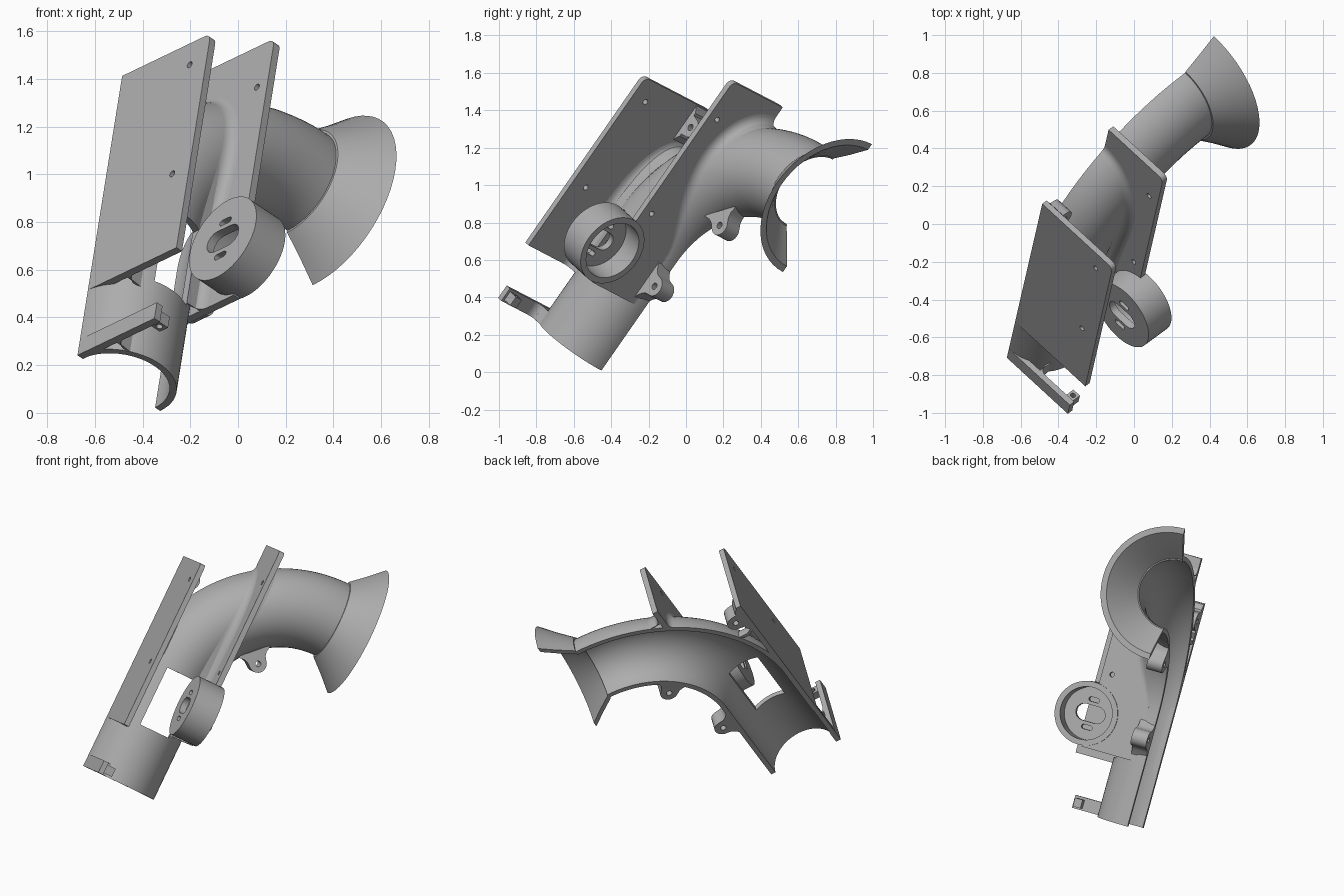
import bpy, bmesh, math
from math import sin, cos, pi, hypot, sqrt
from mathutils import Matrix, Vector

if "Cube" in bpy.data.objects:
    bpy.data.objects.remove(bpy.data.objects["Cube"])

# Local frame: p across the plates, q along the straight duct, r out of the split plane
W = Vector((0.694, -0.638, 0.333)).normalized()
U = W.cross(Vector((0.7085, 0.521, -0.476))).normalized()
N = U.cross(W)
FRAME = Matrix((N, U, W)).transposed().to_4x4()

R, WALL, R0 = 0.245, 0.03, 0.065           # duct radius, wall, split plane
BP, BQ, BEND = 0.06, 0.414, 0.776          # bend centre and radius
Q_END = -0.292

grey = bpy.data.materials.new("light grey plastic")
grey.use_nodes = True
grey.diffuse_color = (0.42, 0.42, 0.42, 1)
grey.node_tree.nodes["Principled BSDF"].inputs["Base Color"].default_value = (0.42, 0.42, 0.42, 1)


def loft(name, rings):
    """Closed loops of points joined in order, with capped ends."""
    bm = bmesh.new()
    loops = [[bm.verts.new(p) for p in ring] for ring in rings]
    n = len(loops[0])
    for a, b in zip(loops, loops[1:]):
        for i in range(n):
            j = (i + 1) % n
            bm.faces.new((a[i], a[j], b[j], b[i]))
    bm.faces.new(loops[0][::-1])
    bm.faces.new(loops[-1])
    bmesh.ops.recalc_face_normals(bm, faces=bm.faces)
    mesh = bpy.data.meshes.new(name)
    bm.to_mesh(mesh)
    bm.free()
    mesh.materials.append(grey)
    ob = bpy.data.objects.new(name, mesh)
    bpy.context.collection.objects.link(ob)
    ob.matrix_world = FRAME
    return ob


def slab(name, qr, p0, p1):
    return loft(name, [[(p, q, r) for q, r in qr] for p in (p0, p1)])


def arc(cx, cy, rad, a0, a1, n=8):
    return [(cx + rad * cos(a0 + (a1 - a0) * i / n), cy + rad * sin(a0 + (a1 - a0) * i / n))
            for i in range(n + 1)]


def circle(cx, cy, rad, n=32):
    return arc(cx, cy, rad, 0, 2 * pi, n)[:-1]


def obround(q, r, length, width):
    h, rad = (length - width) / 2, width / 2
    return arc(q, r + h, rad, 0, pi) + arc(q, r - h, rad, pi, 2 * pi)


def rect(a0, a1, b0, b1):
    return [(a0, b0), (a1, b0), (a1, b1), (a0, b1)]


def cut(ob, *cutters):
    for c in cutters:
        mod = ob.modifiers.new("cut", 'BOOLEAN')
        mod.operation, mod.solver, mod.object = 'DIFFERENCE', 'EXACT', c
    bpy.context.view_layer.update()
    dg = bpy.context.evaluated_depsgraph_get()
    mesh = bpy.data.meshes.new_from_object(ob.evaluated_get(dg))
    ob.modifiers.clear()
    ob.data = mesh
    for c in cutters:
        bpy.data.objects.remove(c)


def section(p, q, phi, profile):
    """Place a (distance, height) profile square to the duct path."""
    return [(p + d * cos(phi), q + d * sin(phi), R0 + h) for d, h in profile]


def path(profile):
    rings = [section(BP - BEND, Q_END, pi, profile)]
    for i in range(33):
        a = pi - pi / 2 * i / 32
        rings.append(section(BP + BEND * cos(a), BQ + BEND * sin(a), a, profile))
    return rings


def half_ring(rad, wall=WALL):
    return arc(0, 0, rad, 0, pi, 28) + arc(0, 0, rad - wall, pi, 0, 28)


def fillet(name, p0, side, q0, q1, rho=0.05):
    """Rolling ball blend between a plate face and the outside of the duct."""
    cp, n = p0 + side * rho, 48
    top = min(q1, BQ + sqrt((BEND + R + rho) ** 2 - (cp - BP) ** 2))
    rings = []
    for i in range(n + 1):
        q = q0 + (top - q0) * sin(pi / 2 * i / n)
        if q > BQ:
            dist = hypot(cp - BP, q - BQ)
            m, d = Vector(((cp - BP) / dist, (q - BQ) / dist, 0)), dist - BEND
        else:
            m, d = Vector((-1, 0, 0)), BP - BEND - cp
        h = sqrt(max((R + rho) ** 2 - d * d, 0))
        c = Vector((cp, q, R0 + h))
        to_duct = -(m * d + Vector((0, 0, h))).normalized()
        to_plate = Vector((-side, 0, 0))
        ring = [c + rho * to_plate.slerp(to_duct, k / 8) for k in range(9)]
        ring.append(Vector((p0 - side * 0.003, ring[-1].y, ring[-1].z)))
        rings.append(ring)
    return loft(name, rings)


def lug(name, p, q, dp, dq, depth):
    """Screw ear: rounded tip towards (dp, dq), flared foot sunk in the wall."""
    tip = arc(0, 0, 0.055, -pi / 2, pi / 2, 12)
    foot = [(-0.03, 0.06), (-depth + 0.03, 0.075), (-depth, 0.115)]
    outline = tip + foot + [(x, -y) for x, y in foot[::-1]]
    place = lambda pts, z0, z1: [[(p + x * dp - y * dq, q + x * dq + y * dp, z) for x, y in pts]
                                 for z in (z0, z1)]
    ob = loft(name, place(outline, R0, R0 + 0.1))
    cut(ob, loft("cutter", place(circle(0, 0, 0.018, 16), 0, 0.3)))
    return ob


parts = []

# Half duct with its side window
duct = loft("duct_shell", path(half_ring(R)))
window = loft("cutter", [[(p, q, z) for p, q in rect(-0.80, -0.595, 0.09, 0.48)] for z in (0.12, 0.6)])
cut(duct, window)
parts.append(duct)

# Flared horn
parts.append(loft("flared_horn", [section(p, BQ + BEND, pi / 2, half_ring(rad, 0.037))
                                  for p, rad in ((BP - 0.005, 0.255), (0.15, 0.337), (0.237, 0.42))]))

# Front mounting plate
P1, P1B = -0.961, -0.928
plate = slab("front_plate", [(0.044, R0), (0.044, 0.60)] + arc(1.112, 0.565, 0.035, pi / 2, 0)
             + [(1.147, R0)], P1, P1B)
cut(plate, *[slab("cutter", circle(q, 0.495, 0.015, 16), -1.1, -0.8) for q in (0.467, 1.029)])
parts += [plate, fillet("front_plate_fillet", P1B, 1, 0.044, 1.147)]

# Rear mounting plate, opened for the duct bore and the cup
P2, P2B = -0.517, -0.482
CQ, CR = 0.314, 0.507
plate = slab("rear_plate", [(0.108, R0), (0.108, 0.48)] + arc(1.395, 0.445, 0.035, pi / 2, 0)
             + [(1.43, R0)], P2, P2B)
bore = loft("cutter", path(circle(0, 0, R - WALL / 2, 40)))
cut(plate, bore, slab("cutter", circle(CQ, CR, 0.18, 40), -0.7, -0.3),
    *[slab("cutter", circle(q, 0.415, 0.015, 16), -0.7, -0.3) for q in (0.588, 1.206)])
parts += [plate, fillet("rear_plate_fillet_front", P2, -1, 0.108, 1.43),
          fillet("rear_plate_fillet_back", P2B, 1, 0.108, 1.43)]

# Round cup with slotted floor
cup = slab("sensor_cup", circle(CQ, CR, 0.2, 56), -0.645, -0.474)
cut(cup, slab("cutter", circle(CQ, CR, 0.165, 56), -0.605, -0.3),
    slab("cutter", obround(CQ, CR, 0.19, 0.105), -0.8, -0.5),
    *[slab("cutter", obround(CQ + s * 0.088, CR, 0.07, 0.028), -0.8, -0.5) for s in (-1, 1)])
parts.append(cup)

# Foot bar with a small drilled hook
parts.append(slab("foot_bar", rect(Q_END, -0.21, R0, 0.53), P1, P1B))
parts.append(fillet("foot_bar_fillet", P1B, 1, Q_END, -0.21))
hook = slab("foot_hook", rect(-0.28, -0.225, 0.465, 0.515), P1B - 0.005, -0.868)
cut(hook, loft("cutter", [[(p, q, r) for p, r in circle(-0.895, 0.49, 0.014, 16)] for q in (-0.4, -0.1)]))
parts.append(hook)

# Screw ears along the split edge
parts.append(lug("lower_lug", -0.405, 0.26, 1, 0, 0.08))
parts.append(lug("bend_lug", -0.262, 0.744, 0.698, -0.716, 0.085))
parts.append(lug("plate_lug", -0.872, 1.03, 1, 0, 0.06))

# Smooth shading with crisp edges
bpy.ops.object.select_all(action='DESELECT')
for ob in parts:
    ob.select_set(True)
bpy.context.view_layer.objects.active = parts[0]
bpy.ops.object.shade_smooth_by_angle(angle=math.radians(30))
